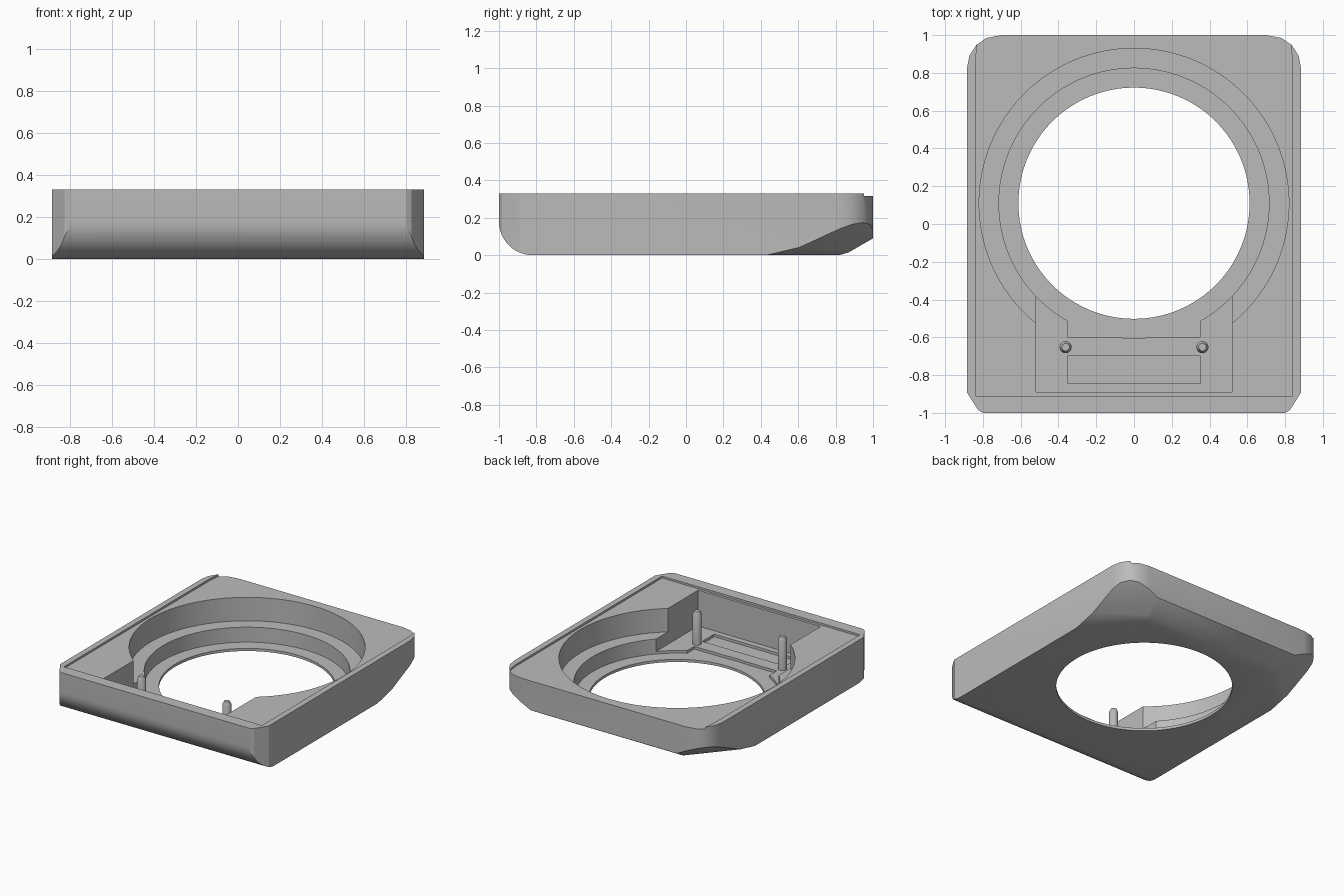
import bpy
import bmesh
import math
from mathutils import Vector

default = bpy.data.objects.get("Cube")
if default:
    bpy.data.objects.remove(default, do_unlink=True)

grey = bpy.data.materials.new("plain grey")
grey.use_nodes = True
tone = (0.5, 0.5, 0.5, 1)
grey.diffuse_color = tone
grey.node_tree.nodes["Principled BSDF"].inputs["Base Color"].default_value = tone


def add_object(name, bm):
    bmesh.ops.recalc_face_normals(bm, faces=bm.faces[:])
    mesh = bpy.data.meshes.new(name)
    bm.to_mesh(mesh)
    bm.free()
    mesh.materials.append(grey)
    obj = bpy.data.objects.new(name, mesh)
    bpy.context.scene.collection.objects.link(obj)
    return obj


def prism(points, direction):
    """Closed solid from a planar outline swept along a direction."""
    bm = bmesh.new()
    face = bm.faces.new([bm.verts.new(p) for p in points])
    swept = bmesh.ops.extrude_face_region(bm, geom=[face])["geom"]
    verts = [g for g in swept if isinstance(g, bmesh.types.BMVert)]
    bmesh.ops.translate(bm, verts=verts, vec=direction)
    bmesh.ops.recalc_face_normals(bm, faces=bm.faces[:])
    return bm


def slice_off(bm, point, normal):
    """Remove everything on the normal's side of a plane and cap the cut."""
    cut = bmesh.ops.bisect_plane(bm, geom=bm.verts[:] + bm.edges[:] + bm.faces[:],
                                 dist=1e-6, plane_co=point, plane_no=normal,
                                 clear_outer=True)["geom_cut"]
    edges = [g for g in cut if isinstance(g, bmesh.types.BMEdge) and g.is_boundary]
    if edges:
        bmesh.ops.edgeloop_fill(bm, edges=edges)


def smooth(obj, angle):
    bpy.ops.object.select_all(action="DESELECT")
    obj.select_set(True)
    bpy.context.view_layer.objects.active = obj
    bpy.ops.object.shade_smooth_by_angle(angle=math.radians(angle))


HEIGHT, DECK, HALF = 0.33, 0.315, 0.885
RING_Y = 0.11

# Housing: side profile with a rounded front and a sloped back underside
front_r = 0.18
profile = [(-1, HEIGHT)]
for i in range(13):
    a = math.radians(90 * i / 12)
    profile.append((front_r - 1 - front_r * math.cos(a), front_r * (1 - math.sin(a))))
profile += [(0.82, 0), (0.87, 0.015), (1, 0.09), (1, HEIGHT)]
body = prism([(-1.1, y, z) for y, z in profile], (2.2, 0, 0))

# Corner outlines, mirrored left and right
front_corner = [(0.80, -1), (0.825, -0.985), (0.867, -0.92), (HALF, -0.89)]
back_corner = [(HALF, 0.82), (0.872, 0.89), (0.835, 0.948), (0.78, 0.985), (0.70, 1)]
outline = front_corner + back_corner
for side in (1, -1):
    for (x1, y1), (x2, y2) in zip(outline, outline[1:]):
        slice_off(body, (side * x1, y1, 0), (side * (y2 - y1), x1 - x2, 0))
    # Sloped undersides of the back corners
    slice_off(body, (side * HALF, 0.885, 0.17), (side * 0.5, 0.46, -1))
    slice_off(body, (side * HALF, 0.60, 0.04), (side * 0.29, 0.235, -1))
housing = add_object("housing", body)


def box_outline(x, y1, y2):
    return [(-x, y1), (x, y1), (x, y2), (-x, y2)]


def circle_outline(r, count=128):
    turn = 2 * math.pi / count
    return [(r * math.cos(i * turn), RING_Y + r * math.sin(i * turn)) for i in range(count)]


# Lid recess is open at the back, with a slight pinch at the end of its rails
rail = [(0.84, -0.91), (0.84, 0.86), (0.83, 0.95), (0.83, 1.2)]
lid_recess = rail + [(-x, y) for x, y in reversed(rail)]

FLOOR, BAY = 0.02, 0.04
cuts = [
    ("lid_recess", lid_recess, DECK),
    ("upper_ring", circle_outline(0.82), 0.135),
    ("lower_ring", circle_outline(0.715), FLOOR),
    ("front_bay", box_outline(0.52, -0.89, -0.3), BAY),
    ("bay_notch", box_outline(0.35, -0.60, -0.3), FLOOR),
    ("bay_pocket", box_outline(0.352, -0.845, -0.70), FLOOR),
    ("opening", circle_outline(0.612), -0.2),
]

# Carve the recesses, each open to the top
bpy.context.view_layer.objects.active = housing
for name, points, bottom in cuts:
    cutter = add_object(name + "_cutter", prism([(x, y, bottom) for x, y in points], (0, 0, 1)))
    cutter.hide_render = True
    mod = housing.modifiers.new(name, "BOOLEAN")
    mod.operation = "DIFFERENCE"
    mod.solver = "EXACT"
    mod.object = cutter
    bpy.ops.object.modifier_apply(modifier=mod.name)
    bpy.data.objects.remove(cutter, do_unlink=True)
smooth(housing, 25)

# Locating pins with tapered tips
for name, x in (("left_pin", 0.362), ("right_pin", -0.362)):
    bm = bmesh.new()
    rings = [(0.032, BAY - 0.01), (0.032, 0.265), (0.02, 0.29)]
    loops = []
    for r, z in rings:
        loops.append(bmesh.ops.create_circle(bm, segments=24, radius=r)["verts"])
        bmesh.ops.translate(bm, verts=loops[-1], vec=(x, -0.652, z))
    for low, high in zip(loops, loops[1:]):
        for i in range(24):
            j = (i + 1) % 24
            bm.faces.new((low[i], low[j], high[j], high[i]))
    bm.faces.new(loops[0])
    bm.faces.new(loops[-1])
    smooth(add_object(name, bm), 30)
